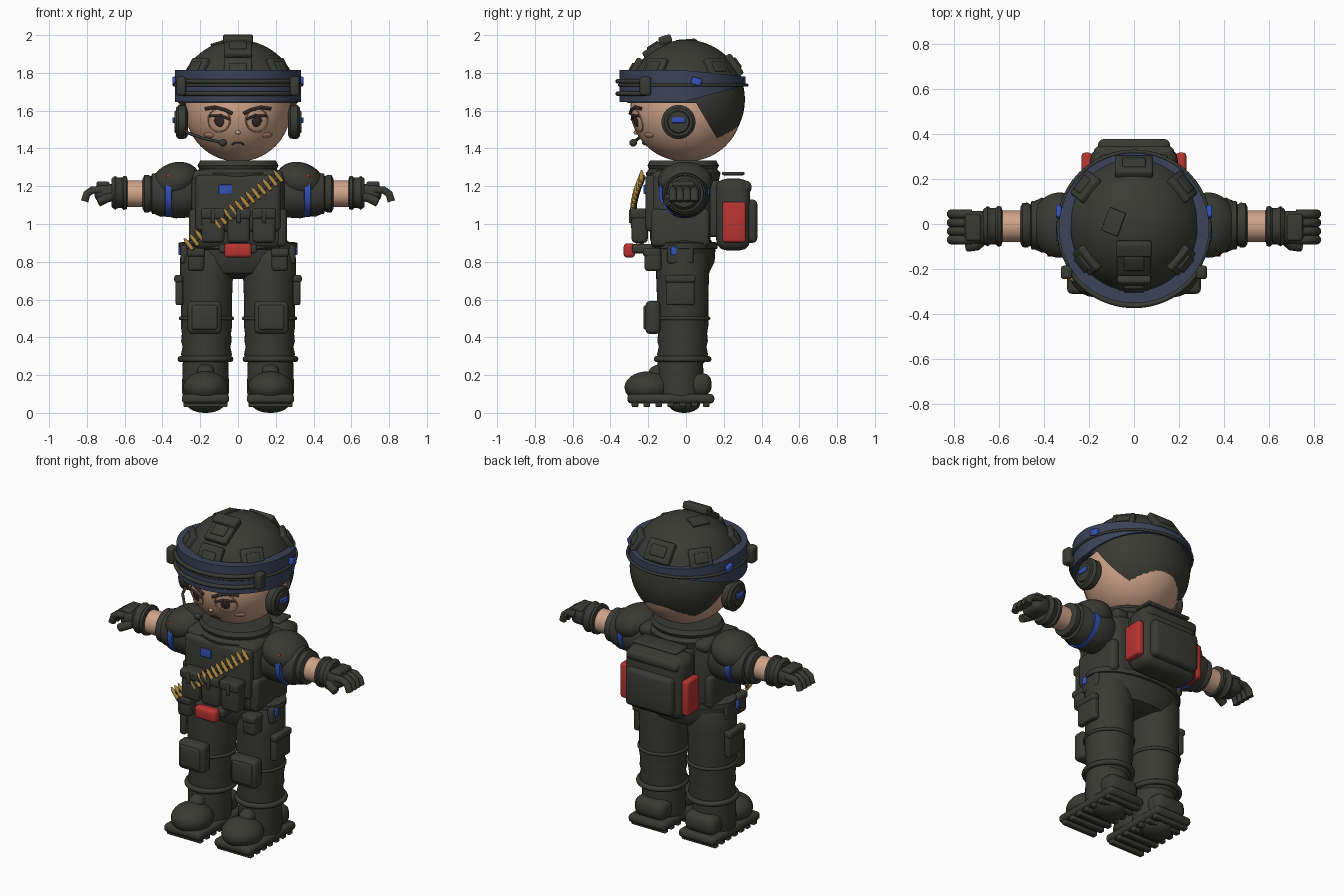
import bpy, bmesh, math
from mathutils import Matrix, Vector, Euler

if "Cube" in bpy.data.objects:
    bpy.data.objects.remove(bpy.data.objects["Cube"])


def material(name, r, g, b):
    m = bpy.data.materials.new(name)
    m.use_nodes = True
    m.diffuse_color = (r, g, b, 1)
    node = next(n for n in m.node_tree.nodes if n.type == "BSDF_PRINCIPLED")
    node.inputs["Base Color"].default_value = (r, g, b, 1)
    node.inputs["Roughness"].default_value = 0.8
    return m


DARK = material("charcoal olive", 0.042, 0.043, 0.035)
NAVY = material("navy band", 0.045, 0.055, 0.1)
BLUE = material("bright blue", 0.035, 0.085, 0.48)
RED = material("red", 0.48, 0.035, 0.03)
SKIN = material("skin", 0.62, 0.37, 0.25)
BLUSH = material("blush", 0.5, 0.25, 0.16)
GOLD = material("brass", 0.43, 0.25, 0.055)
INK = material("face ink", 0.035, 0.025, 0.02)


def finish(name, bm, mat, loc=(0, 0, 0), rot=None):
    bmesh.ops.recalc_face_normals(bm, faces=bm.faces)
    me = bpy.data.meshes.new(name)
    bm.to_mesh(me)
    bm.free()
    me.materials.append(mat)
    ob = bpy.data.objects.new(name, me)
    bpy.context.collection.objects.link(ob)
    q = rot.to_quaternion() if rot else None
    ob.matrix_world = Matrix.LocRotScale(Vector(loc), q, None)
    return ob


def box(name, loc, size, mat=DARK, bevel=0.02, rot=None):
    bm = bmesh.new()
    bmesh.ops.create_cube(bm, size=1)
    bmesh.ops.scale(bm, vec=size, verts=bm.verts)
    bmesh.ops.bevel(bm, geom=bm.edges[:], offset=min(bevel, min(size) * 0.48),
                    segments=3, profile=0.5, affect="EDGES")
    return finish(name, bm, mat, loc, rot)


def ball(name, loc, radii, mat=DARK, cut=None, rot=None):
    bm = bmesh.new()
    bmesh.ops.create_uvsphere(bm, u_segments=48, v_segments=28, radius=1)
    bmesh.ops.scale(bm, vec=radii, verts=bm.verts)
    if cut:
        bmesh.ops.bisect_plane(bm, geom=bm.verts[:] + bm.edges[:] + bm.faces[:], plane_co=cut[0],
                               plane_no=cut[1], clear_inner=True)
    return finish(name, bm, mat, loc, rot)


def lathe(name, profile, mat=DARK, loc=(0, 0, 0), squash=1, rot=None, n=40):
    """Revolve (radius, height) pairs round local z, capping both ends."""
    bm = bmesh.new()
    rings = [[bm.verts.new((r * math.cos(a), r * squash * math.sin(a), h))
              for a in (math.tau * i / n for i in range(n))] for r, h in profile]
    for lo, hi in zip(rings, rings[1:]):
        for i in range(n):
            bm.faces.new((lo[i], lo[(i + 1) % n], hi[(i + 1) % n], hi[i]))
    bm.faces.new(rings[0])
    bm.faces.new(rings[-1])
    return finish(name, bm, mat, loc, rot)


def tube(name, points, radius, mat=DARK, closed=False):
    cu = bpy.data.curves.new(name, "CURVE")
    cu.dimensions = "3D"
    cu.bevel_depth, cu.bevel_resolution, cu.use_fill_caps = radius, 3, True
    sp = cu.splines.new("POLY")
    sp.points.add(len(points) - 1)
    for p, co in zip(sp.points, points):
        p.co = (*co, 1)
    sp.use_cyclic_u = closed
    tmp = bpy.data.objects.new(name + " path", cu)
    bm = bmesh.new()
    me = tmp.to_mesh()
    bm.from_mesh(me)
    tmp.to_mesh_clear()
    bpy.data.objects.remove(tmp)
    return finish(name, bm, mat)


def oval(cx, cy, z, rx, ry, start=0, end=math.tau, n=48):
    return [(cx + rx * math.cos(start + (end - start) * i / n),
             cy + ry * math.sin(start + (end - start) * i / n), z) for i in range(n)]


# head and helmet shell
HEAD, HR = Vector((0, 0, 1.61)), Vector((0.28, 0.295, 0.28))
HELM, MR = Vector((0, 0, 1.66)), Vector((0.318, 0.312, 0.315))
ball("head", HEAD, HR, SKIN)
ball("helmet_dome", HELM, MR, cut=((0, 0, -0.02), (0, 0, 1)))
ball("helmet_back", HELM, MR, cut=((0, 0.06, -0.03), (0, 0.85, 0.5)))

# tapered band, narrow at the back
bm = bmesh.new()
rows = []
for a in (math.tau * i / 64 for i in range(64)):
    t = max(0, math.sin(a))
    rows.append([bm.verts.new((r * math.cos(a), -0.018 + r * math.sin(a), z)) for r, z in
                 ((0.3, 1.645 + 0.09 * t), (0.334, 1.645 + 0.09 * t),
                  (0.334, 1.815 - 0.035 * t), (0.28, 1.815 - 0.035 * t))])
for p, q in zip(rows, rows[1:] + rows[:1]):
    for k in range(4):
        bm.faces.new((p[k], q[k], q[(k + 1) % 4], p[(k + 1) % 4]))
finish("helmet_band", bm, NAVY)
tube("band_strap", oval(0, -0.015, 1.735, 0.337, 0.338), 0.008, closed=True)
for z in (1.755, 1.69):
    tube("goggle_rail", oval(0, -0.02, z, 0.34, 0.342, math.pi * 1.18, math.pi * 1.82), 0.012)


def on_surface(centre, radii, x, y, sign=1):
    """Point and outward rotation on an ellipsoid above plan position x, y."""
    z = radii.z * math.sqrt(max(0, 1 - (x / radii.x) ** 2 - (y / radii.y) ** 2)) * sign
    n = Vector((x / radii.x ** 2, y / radii.y ** 2, z / radii.z ** 2))
    return centre + Vector((x, y, z)), n.to_track_quat("Z", "Y")


# raised pads on the helmet
for x, y, w, h in ((0, 0.255, 0.17, 0.13), (0.215, 0.165, 0.13, 0.12), (-0.215, 0.165, 0.13, 0.12),
                   (0.215, -0.165, 0.13, 0.12), (-0.215, -0.165, 0.13, 0.12),
                   (0, -0.165, 0.15, 0.14), (0, -0.275, 0.15, 0.15)):
    p, q = on_surface(HELM, MR, x, y)
    m = q.to_matrix()
    box("helmet_pad", p, (w, h, 0.04), bevel=0.012, rot=m)
    box("helmet_pad_panel", p + m @ Vector((0, 0, 0.021)), (w * .6, h * .5, 0.016), bevel=0.006, rot=m)
p, q = on_surface(HELM, MR, -0.09, 0.01)
box("crown_patch", p, (0.11, 0.08, 0.012), bevel=0.003,
    rot=q.to_matrix() @ Matrix.Rotation(-0.25, 3, "Z"))
box("crown_mount", (0, -0.11, 1.975), (0.16, 0.07, 0.045), bevel=0.012, rot=Euler((0.3, 0, 0)))


def face_spot(x, z, lift=0.0):
    d = z - HEAD.z
    y = -HR.y * math.sqrt(1 - (x / HR.x) ** 2 - (d / HR.z) ** 2)
    n = Vector((x / HR.x ** 2, y / HR.y ** 2, d / HR.z ** 2)).normalized()
    return Vector((x, y, z)) + n * lift, n.to_track_quat("Z", "Y").to_matrix()


# face details
for s, side in ((1, "left"), (-1, "right")):
    p, m = face_spot(s * 0.1, 1.545)
    ring = [face_spot(s * 0.1 + 0.058 * math.cos(a), 1.55 + 0.062 * math.sin(a))[0]
            for a in (math.tau * i / 32 for i in range(32))]
    tube(side + "_eye_rim", ring, 0.004, BLUSH, closed=True)
    ball(side + "_iris", p, (0.028, 0.032, 0.006), INK, rot=m)
    tube(side + "_eyelid", [face_spot(s * x, z, 0.002)[0] for x, z in
                            ((0.045, 1.555), (0.09, 1.575), (0.15, 1.572))], 0.007, INK)
    tube(side + "_brow", [face_spot(s * x, z, 0.003)[0] for x, z in
                          ((0.03, 1.585), (0.07, 1.605), (0.12, 1.618), (0.17, 1.61))], 0.009, INK)
    p, m = face_spot(s * 0.155, 1.47)
    ball(side + "_cheek", p, (0.034, 0.016, 0.008), BLUSH, rot=m)
ball("nose", face_spot(0, 1.485)[0], (0.013, 0.013, 0.012), SKIN)
tube("mouth", [face_spot(x, z, 0.002)[0] for x, z in
               ((-0.03, 1.422), (-0.015, 1.432), (0.015, 1.432), (0.03, 1.422))], 0.005, INK)

# microphone boom
tube("mic_boom", [(-0.29, -0.08, 1.5), (-0.26, -0.17, 1.48), (-0.19, -0.25, 1.455),
                  (-0.08, -0.28, 1.43)], 0.008)
ball("mic_tip", (-0.08, -0.28, 1.43), (0.022, 0.02, 0.02))

# torso, collar and pelvis
box("vest", (0, -0.03, 1.075), (0.49, 0.32, 0.43), bevel=0.06)
box("chest_plate", (0, -0.18, 1.11), (0.45, 0.07, 0.3), bevel=0.025)
lathe("collar", [(0.16, 1.2), (0.215, 1.23), (0.225, 1.27), (0.205, 1.29), (0.215, 1.31),
                 (0.2, 1.335), (0.15, 1.335)], loc=(0, -0.015, 0), squash=0.88)
lathe("pelvis", [(0.1, 0.71), (0.24, 0.74), (0.295, 0.8), (0.305, 0.88), (0.25, 0.92)],
      loc=(0, -0.005, 0), squash=0.53)
lathe("belt", [(0.29, 0.865), (0.315, 0.87), (0.315, 0.9), (0.29, 0.905)],
      loc=(0, -0.01, 0), squash=0.56)
for x in (-0.132, 0.003, 0.138):
    box("magazine_pouch", (x, -0.245, 0.985), (0.12, 0.085, 0.17), bevel=0.02)
    box("pouch_flap", (x, -0.25, 1.055), (0.126, 0.09, 0.055), bevel=0.012)
    box("pouch_tab", (x, -0.295, 1.04), (0.022, 0.014, 0.07), bevel=0.005)
box("chest_patch", (-0.067, -0.218, 1.183), (0.072, 0.012, 0.05), BLUE, 0.004)
box("waist_pack", (0, -0.3, 0.86), (0.145, 0.06, 0.075), RED, 0.018)
box("waist_mount", (0, -0.22, 0.87), (0.2, 0.13, 0.05), bevel=0.015)

# diagonal cartridge belt
A, B = Vector((-0.26, -0.245, 0.89)), Vector((0.215, -0.235, 1.25))
tilt = Euler((0, -math.atan2(B.z - A.z, B.x - A.x), 0))
for i in range(17):
    t = i / 16
    p = A.lerp(B, t) + Vector((0, -0.045 * math.sin(math.pi * t), 0))
    lathe("cartridge", [(0.004, -0.036), (0.011, -0.03), (0.011, 0.02), (0.004, 0.042)],
          GOLD, p, rot=tilt.to_matrix(), n=12)
tube("cartridge_strap", [A.lerp(B, i / 8) + Vector((0, 0.01 - 0.045 * math.sin(math.pi * i / 8), 0))
                         for i in range(9)], 0.013)

# backpack
box("backpack", (0, 0.25, 1.05), (0.39, 0.18, 0.38), bevel=0.055)
box("backpack_pocket", (0, 0.34, 1.015), (0.32, 0.075, 0.23), bevel=0.025)
box("backpack_lid", (0, 0.255, 1.195), (0.36, 0.185, 0.07), bevel=0.03)
box("backpack_top_plate", (0, 0.25, 1.267), (0.3, 0.12, 0.018), bevel=0.008)
box("backpack_mount", (0, 0.15, 1.08), (0.3, 0.08, 0.3), bevel=0.02)

for s, side in ((1, "left"), (-1, "right")):
    def along_x(x, y, z):
        return dict(loc=(s * x, y, z), rot=Matrix.Rotation(s * math.pi / 2, 3, "Y"))

    # headset and band fittings
    lathe(side + "_ear_cup", [(0.07, 0), (0.088, 0.012), (0.09, 0.05), (0.075, 0.064), (0.06, 0.064),
                              (0.055, 0.072)], **along_x(0.265, -0.04, 1.54))
    box(side + "_ear_patch", (s * 0.34, -0.04, 1.55), (0.012, 0.07, 0.03), BLUE, 0.004)
    box(side + "_band_clip", (s * 0.335, 0.055, 1.755), (0.025, 0.055, 0.04), BLUE, 0.008,
        Euler((-0.3, 0, 0)))
    box(side + "_goggle_clamp", (s * 0.3, -0.215, 1.73), (0.05, 0.06, 0.1), bevel=0.014)

    # arms
    lathe(side + "_sleeve", [(0.1, 0.2), (0.125, 0.25), (0.13, 0.33), (0.118, 0.38), (0.122, 0.41),
                             (0.108, 0.44), (0.108, 0.455), (0.092, 0.46), (0.1, 0.475), (0.098, 0.495),
                             (0.08, 0.505)], **along_x(0, -0.005, 1.16))
    ball(side + "_shoulder_pad", (s * 0.33, -0.005, 1.225), (0.13, 0.145, 0.1),
         rot=Euler((0, s * 0.35, 0)))
    lathe(side + "_arm_band", [(0.12, 0.35), (0.134, 0.353), (0.134, 0.384), (0.12, 0.387)],
          BLUE, **along_x(0, -0.01, 1.17))
    box(side + "_shoulder_mark", (s * 0.355, -0.125, 1.252), (0.05, 0.02, 0.016), RED, 0.005)
    lathe(side + "_forearm", [(0.07, 0.45), (0.07, 0.62)], SKIN, **along_x(0, -0.01, 1.16))
    lathe(side + "_glove_cuff", [(0.07, 0.585), (0.088, 0.59), (0.09, 0.605), (0.08, 0.615),
                                 (0.082, 0.64), (0.09, 0.65), (0.075, 0.67)], **along_x(0, -0.01, 1.165))
    box(side + "_palm", (s * 0.7, -0.015, 1.165), (0.12, 0.145, 0.095), bevel=0.035)
    box(side + "_knuckle_guard", (s * 0.715, -0.015, 1.21), (0.07, 0.12, 0.03), bevel=0.012)
    for k in range(4):
        y = -0.07 + 0.038 * k
        tube(side + "_finger", [(s * 0.72, y, 1.18), (s * 0.77, y, 1.18), (s * 0.8, y, 1.16),
                                (s * 0.812, y, 1.12)], 0.021)
    tube(side + "_thumb", [(s * 0.66, -0.06, 1.15), (s * 0.7, -0.095, 1.135), (s * 0.74, -0.1, 1.115)], 0.024)

    # vest sides and pack sides
    box(side + "_side_pouch", (s * 0.23, -0.03, 0.98), (0.06, 0.31, 0.2), bevel=0.025)
    box(side + "_shoulder_strap", (s * 0.19, -0.02, 1.25), (0.1, 0.31, 0.07), bevel=0.03)
    box(side + "_pack_panel", (s * 0.21, 0.255, 1.01), (0.045, 0.125, 0.215), RED, 0.015)

    # trouser leg with soft folds
    lathe(side + "_leg", [(0.1, 0.25), (0.125, 0.28), (0.135, 0.31), (0.126, 0.35), (0.134, 0.38),
                          (0.13, 0.42), (0.136, 0.46), (0.136, 0.62), (0.14, 0.72), (0.14, 0.82),
                          (0.12, 0.87)], loc=(s * 0.167, -0.018, 0))
    tube(side + "_boot_ring", oval(s * 0.172, -0.018, 0.285, 0.132, 0.137), 0.016, closed=True)
    box(side + "_knee_pad", (s * 0.177, -0.175, 0.505), (0.18, 0.08, 0.175), bevel=0.025)
    box(side + "_knee_panel", (s * 0.177, -0.212, 0.505), (0.135, 0.025, 0.13), bevel=0.01)
    tube(side + "_knee_strap", oval(s * 0.167, -0.018, 0.5, 0.137, 0.137), 0.01, closed=True)
    box(side + "_cargo_pocket", (s * 0.31, -0.03, 0.64), (0.04, 0.15, 0.14), bevel=0.012)
    box(side + "_cargo_flap", (s * 0.315, -0.03, 0.71), (0.045, 0.16, 0.04), bevel=0.012)
    box(side + "_belt_pouch", (s * 0.222, -0.175, 0.81), (0.088, 0.09, 0.12), bevel=0.02)
    box(side + "_belt_flap", (s * 0.222, -0.18, 0.85), (0.095, 0.095, 0.045), bevel=0.014)
    box(side + "_hip_pouch", (s * 0.285, -0.03, 0.84), (0.04, 0.14, 0.1), bevel=0.014)
    box(side + "_hip_tag", (s * 0.306, -0.065, 0.858), (0.016, 0.032, 0.045), BLUE, 0.005)

    # boots
    lathe(side + "_boot_shaft", [(0.12, 0.08), (0.125, 0.12), (0.12, 0.28)],
          loc=(s * 0.172, -0.03, 0))
    ball(side + "_boot_toe", (s * 0.172, -0.2, 0.135), (0.118, 0.125, 0.085))
    box(side + "_boot_instep", (s * 0.172, -0.13, 0.2), (0.09, 0.12, 0.12), bevel=0.035,
        rot=Euler((0.4, 0, 0)))
    box(side + "_boot_heel", (s * 0.172, 0.07, 0.15), (0.21, 0.13, 0.12), bevel=0.045)
    box(side + "_sole", (s * 0.172, -0.08, 0.075), (0.25, 0.46, 0.05), bevel=0.02)
    for k in range(7):
        box(side + "_tread", (s * 0.172, -0.27 + 0.063 * k, 0.045), (0.235, 0.035, 0.03), bevel=0.008)
    ball(side + "_sole_dome", (s * 0.172, -0.01, 0.05), (0.1, 0.085, 0.05))

# shade smoothly while keeping hard edges
bpy.ops.object.select_all(action="DESELECT")
for ob in bpy.context.scene.objects:
    if ob.type == "MESH":
        ob.select_set(True)
        bpy.context.view_layer.objects.active = ob
bpy.ops.object.shade_smooth_by_angle(angle=math.radians(40))
